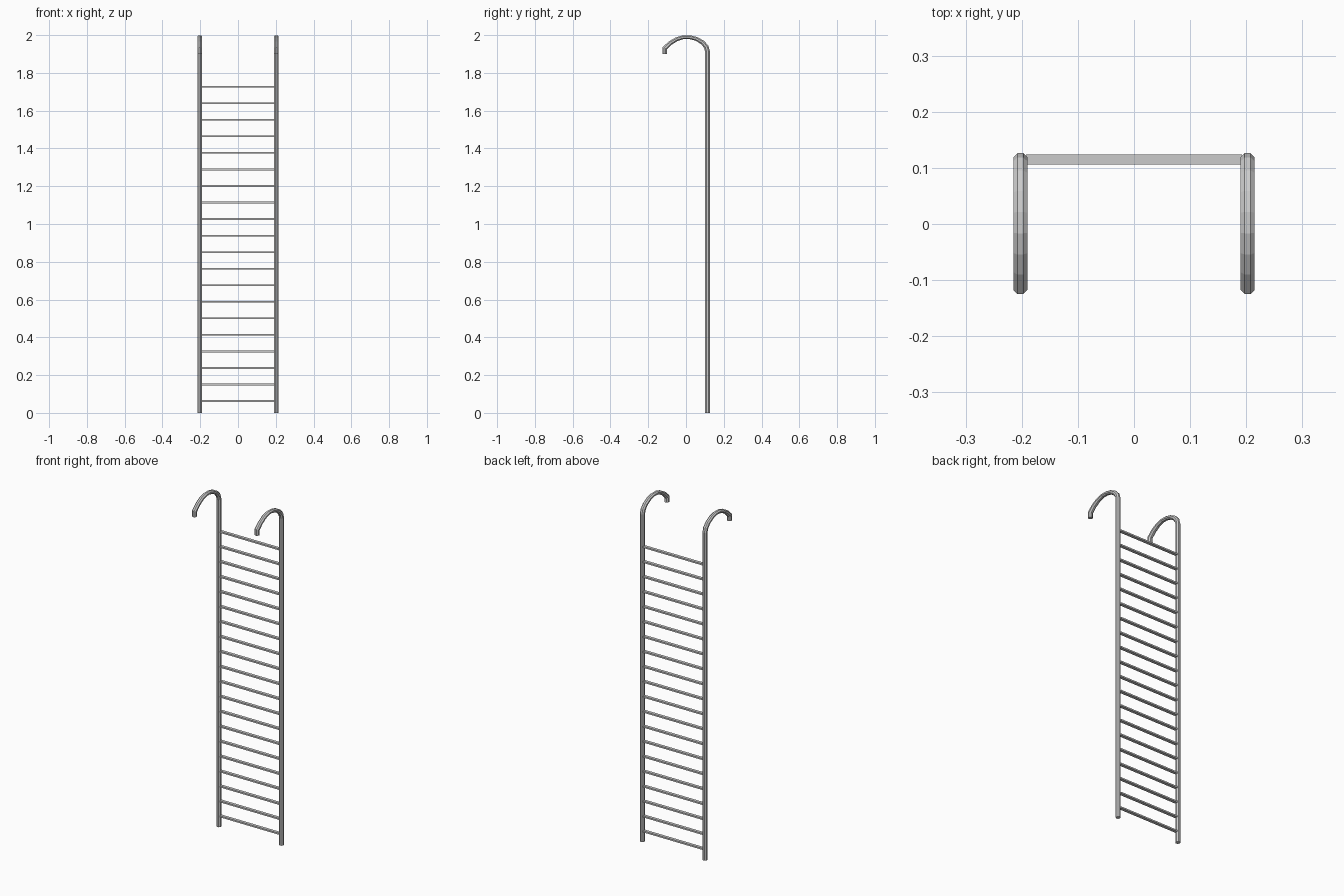
import bpy, bmesh, math
from mathutils import Vector

if "Cube" in bpy.data.objects:
    bpy.data.objects.remove(bpy.data.objects["Cube"])

RAIL_X, RAIL_Y, R = 0.2025, 0.1135, 0.0126

# rail centre line in (y, z, in-plane radius): upright, hooked top, short tip
PATH = [(RAIL_Y, 0, R), (RAIL_Y, 1.915, R), (0.107, 1.938, R), (0.088, 1.961, 0.0115),
        (0.055, 1.980, 0.0105), (0.02, 1.989, 0.010), (-0.015, 1.989, 0.010),
        (-0.05, 1.978, 0.0105), (-0.083, 1.958, 0.0115), (-0.1125, 1.930, R),
        (-0.1125, 1.90, R)]


def rail(name, x):
    """Octagonal tube swept along PATH with mitred joints."""
    bm = bmesh.new()
    pts = [Vector((x, y, z)) for y, z, r in PATH]
    rings = []
    for i, p in enumerate(pts):
        d0 = (p - pts[max(i - 1, 0)]).normalized()
        d1 = (pts[min(i + 1, len(pts) - 1)] - p).normalized()
        t = (d0 + d1).normalized()
        side = Vector((1, 0, 0))
        n = t.cross(side)
        miter = 1 / max(t.dot(d1 if d1.length else d0), 0.5)
        ring = []
        for k in range(8):
            a = math.radians(22.5 + 45 * k)
            c = 1 / math.cos(math.radians(22.5))
            ring.append(bm.verts.new(p + side * math.cos(a) * R * c
                                     + n * math.sin(a) * PATH[i][2] * miter * c))
        rings.append(ring)
    for a, b in zip(rings, rings[1:]):
        for k in range(8):
            j = (k + 1) % 8
            bm.faces.new((a[k], a[j], b[j], b[k]))
    bm.faces.new(rings[0][::-1])
    bm.faces.new(rings[-1])
    bmesh.ops.recalc_face_normals(bm, faces=bm.faces)
    me = bpy.data.meshes.new(name)
    bm.to_mesh(me)
    bm.free()
    bpy.context.collection.objects.link(bpy.data.objects.new(name, me))


# two hooked side rails
rail("left_rail", -RAIL_X)
rail("right_rail", RAIL_X)

# evenly spaced flat rungs
for i in range(20):
    bpy.ops.mesh.primitive_cube_add(size=1, location=(0, 0.115, 0.0625 + i * 0.0876))
    rung = bpy.context.object
    rung.name = f"rung_{i + 1}"
    rung.scale = (2 * RAIL_X - 0.02, 0.018, 0.009)
